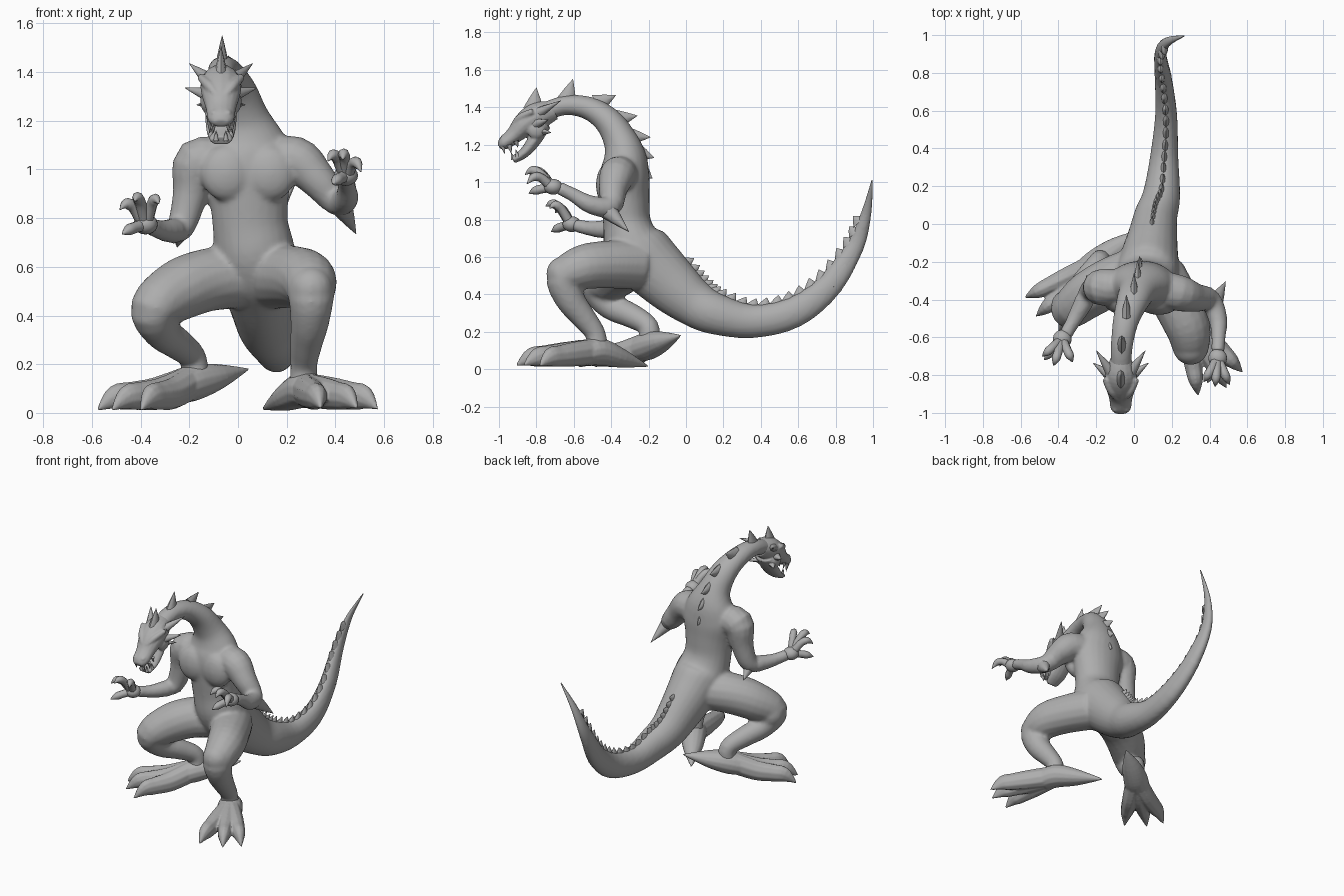
import bpy, bmesh, math
from mathutils import Vector as V, Matrix

skin = bpy.data.materials.new("grey_hide")
skin.diffuse_color = (0.42, 0.42, 0.42, 1)


def finish(me, name, angle=50):
    ob = bpy.data.objects.new(name, me)
    bpy.context.collection.objects.link(ob)
    me.materials.clear()
    me.materials.append(skin)
    me.polygons.foreach_set("use_smooth", [True] * len(me.polygons))
    me.set_sharp_from_angle(angle=math.radians(angle))
    return ob


def spline(pts, steps):
    """Catmull-Rom through points of any dimension."""
    out, n = [], len(pts)
    for i in range(n - 1):
        p = [pts[max(i - 1, 0)], pts[i], pts[i + 1], pts[min(i + 2, n - 1)]]
        for s in range(steps):
            t = s / steps
            out.append([0.5 * (2 * b + (c - a) * t + (2 * a - 5 * b + 4 * c - d) * t * t
                        + (3 * b - a - 3 * c + d) * t ** 3) for a, b, c, d in zip(*p)])
    return out + [list(pts[-1])]


def tube(bm, pts, steps=4, n=14, ref=(1, 0, 0)):
    """Sweep ellipses: each point is x, y, z, radius[, width along ref]."""
    pts = [list(p) + [p[3]] * (5 - len(p)) for p in pts]
    path = spline(pts, steps) if len(pts) > 2 else pts
    rings = []
    for i, p in enumerate(path):
        q, r = path[max(i - 1, 0)], path[min(i + 1, len(path) - 1)]
        t = (V(r[:3]) - V(q[:3])).normalized()
        side = t.cross(V(ref)).normalized()
        up = side.cross(t)
        a, b = max(p[3], .001), max(p[4], .001)
        rings.append([bm.verts.new(V(p[:3]) + side * a * math.cos(2 * math.pi * k / n)
                      + up * b * math.sin(2 * math.pi * k / n)) for k in range(n)])
    for r, s in zip(rings, rings[1:]):
        for k in range(n):
            bm.faces.new((r[k], r[k - 1], s[k - 1], s[k]))
    bm.faces.new(rings[0])
    bm.faces.new(rings[-1][::-1])


def ball(bm, c, r):
    bmesh.ops.create_uvsphere(bm, u_segments=16, v_segments=10, radius=1,
                              matrix=Matrix.Translation(c) @ Matrix.Diagonal((*r, 1)))


def make(bm, name, angle=50):
    bmesh.ops.recalc_face_normals(bm, faces=bm.faces)
    me = bpy.data.meshes.new(name)
    bm.to_mesh(me)
    bm.free()
    return finish(me, name, angle)


def fuse(ob, voxel, smooth):
    """Merge overlapping volumes into one skin."""
    m = ob.modifiers.new("fuse", 'REMESH')
    m.mode, m.voxel_size = 'VOXEL', voxel
    m = ob.modifiers.new("soften", 'SMOOTH')
    m.factor, m.iterations = 0.5, smooth
    ev = ob.evaluated_get(bpy.context.evaluated_depsgraph_get())
    me, name = bpy.data.meshes.new_from_object(ev), ob.name
    bpy.data.objects.remove(ob)
    finish(me, name, 60)


def mix(a, b, t):
    return V(a).lerp(V(b), t)


# Body: neck, torso and tail in one sweep (x, y, z, depth, width)
neck_torso = [(-.07, -.78, 1.365, .05, .055), (-.065, -.65, 1.41, .052, .058), (-.045, -.52, 1.395, .062, .068),
              (-.01, -.415, 1.325, .075, .085), (.02, -.35, 1.22, .092, .105), (.035, -.325, 1.12, .118, .16),
              (.04, -.33, 1.02, .135, .19), (.045, -.325, .9, .13, .165), (.05, -.315, .78, .128, .155),
              (.065, -.29, .68, .155, .165), (.075, -.24, .61, .175, .165), (.085, -.16, .53, .165, .15)]
tail = [(.1, -.06, .435, .148, .13), (.115, .04, .355, .127, .115), (.145, .15, .298, .112, .1),
        (.16, .355, .256, .09, .075), (.17, .58, .305, .083, .058), (.155, .77, .45, .068, .045),
        (.14, .905, .655, .046, .03), (.18, .965, .84, .026, .017), (.265, .995, 1.01, .003, .003)]
bm = bmesh.new()
tube(bm, neck_torso + tail[:-1], n=24)

# Chest muscle
for x in (-.045, .13):
    ball(bm, (x, -.42, .985), (.11, .062, .115))

# Arms
arm_r = [(.1, -.33, 1.03, .09), (.235, -.365, 1.04, .097), (.325, -.39, .96, .077), (.405, -.405, .87, .06),
         (.445, -.51, .88, .05), (.447, -.6, .93, .038), (.443, -.68, .97, .036)]
arm_l = [(-.05, -.33, 1.03, .09), (-.165, -.335, 1.03, .1), (-.195, -.335, .9, .074), (-.235, -.36, .765, .058),
         (-.285, -.45, .748, .048), (-.33, -.53, .755, .038), (-.365, -.59, .77, .036)]
# Legs
leg_r = [(.14, -.27, .56, .135), (.22, -.41, .56, .128), (.285, -.55, .545, .12), (.3, -.65, .485, .097),
         (.295, -.62, .375, .08), (.28, -.55, .28, .066), (.27, -.485, .19, .055), (.27, -.475, .1, .06)]
leg_l = [(.01, -.25, .56, .13), (-.13, -.31, .545, .13), (-.25, -.38, .50, .125), (-.345, -.455, .425, .1),
         (-.315, -.395, .335, .075), (-.25, -.29, .285, .066), (-.185, -.2, .225, .056), (-.18, -.2, .13, .06)]
for limb in (arm_r, arm_l):
    tube(bm, limb, ref=(.3, 1, .2) if limb is arm_l else (0, .3, 1))
for limb in (leg_r, leg_l):
    tube(bm, limb, n=16, ref=(1, -.6, 0) if limb is leg_l else (1, 0, 0))
ball(bm, (.3, -.665, .51), (.09, .082, .09))
ball(bm, (-.35, -.435, .42), (.09, .09, .1))
fuse(make(bm, "body"), .012, 4)


# Feet: heel spur and three clawed toes
def foot(name, ankle, heel, tips):
    bm = bmesh.new()
    a, h = V(ankle), V(heel)
    m = mix(a, h, .45)
    tube(bm, [(*mix(a, tips[1], .2), .065, .08), (*a, .075, .08), (*m, .052, .06), (*h, .003)],
         ref=(a - h).cross(V((0, 0, 1))))
    for t in tips:
        d = (V(t) - a).cross(V((0, 0, 1)))
        p = [mix(a, t, f) for f in (.05, .4, .65, .82)]
        tube(bm, [(p[0].x, p[0].y, a.z, .07, .06), (p[1].x, p[1].y, .08, .066, .056),
                  (p[2].x, p[2].y, .07, .058, .048), (p[3].x, p[3].y, .062, .05, .038),
                  (*t, .002)], ref=d, n=10)
    fuse(make(bm, name, 40), .007, 1)


foot("right_foot", (.27, -.47, .095), (.1, -.2, .015), [(.34, -.91, .02), (.49, -.87, .02), (.575, -.785, .015)])
foot("left_foot", (-.18, -.2, .125), (.045, -.028, .18), [(-.58, -.39, .01), (-.52, -.49, .01), (-.4, -.575, .01)])


# Hands: palm, three fingers and a thumb with claws
def hand(name, palm, tips):
    bm = bmesh.new()
    p = V(palm)
    ball(bm, p, (.05, .05, .042))
    for i, t in enumerate(tips):
        lift = V((0, 0, .04 if i < 3 else .005))
        k, e = mix(p, t, .45) + lift, mix(p, t, .75) + lift
        tube(bm, [(*mix(p, t, .1), .026), (*k, .024), (*e, .022), (*t, .002)], n=8, ref=(1, .1, 0))
    make(bm, name)


hand("right_hand", (.443, -.71, .975), [(.37, -.835, 1.035), (.43, -.86, 1.04), (.505, -.85, .99), (.39, -.84, .94)])
hand("left_hand", (-.38, -.61, .775), [(-.485, -.70, .835), (-.425, -.75, .87), (-.325, -.73, .86), (-.475, -.72, .735)])


# Spikes: flattened cones
def spike(bm, base, tip, a, b, ref=(1, 0, 0)):
    tube(bm, [(*base, a, b), (*mix(base, tip, .5), a * .55, b * .55), (*tip, .001)], steps=2, n=8, ref=ref)


bm = bmesh.new()
spike(bm, (.42, -.43, .86), (.485, -.305, .735), .055, .05)
spike(bm, (-.235, -.38, .76), (-.25, -.27, .68), .05, .045)
make(bm, "elbow_spurs")

bm = bmesh.new()
for base, tip in [((-.065, -.64, 1.43), (-.065, -.605, 1.55)), ((-.04, -.48, 1.415), (-.04, -.375, 1.465)),
                  ((0, -.38, 1.335), (0, -.26, 1.355)), ((.02, -.32, 1.245), (.02, -.19, 1.24)),
                  ((.03, -.275, 1.165), (.03, -.17, 1.13)), ((.038, -.25, 1.07), (.038, -.18, 1.02)),
                  ((-.07, -.815, 1.39), (-.07, -.80, 1.505))]:
    spike(bm, base, tip, .055, .028)
make(bm, "neck_spikes")

# Tail ridge: a row of teeth along the top of the tail
bm = bmesh.new()
path = spline(neck_torso[-1:] + tail, 3)[2:-4]
for i, p in enumerate(path):
    q, r = path[max(i - 1, 0)], path[min(i + 1, len(path) - 1)]
    t = (V(r[:3]) - V(q[:3])).normalized()
    up = V((0, -t.z, t.y)).normalized()
    c = V(p[:3])
    spike(bm, c + up * p[3] * .8, c + up * (p[3] + .032) + t * .02, .042, .02)
make(bm, "tail_ridge")

bm = bmesh.new()
tube(bm, tail[-4:], n=14)
make(bm, "tail_tip")

# Head: skull and upper jaw
X = -.07
bm = bmesh.new()
tube(bm, [(X, -.70, 1.385, .05, .05), (X, -.79, 1.355, .075, .082), (X, -.86, 1.31, .066, .08),
          (X, -.92, 1.25, .046, .062), (X, -.975, 1.207, .036, .054), (X, -1.0, 1.19, .015, .03)], n=16)
# Lower jaw
tube(bm, [(X, -.76, 1.31, .04, .065), (X, -.81, 1.225, .036, .066), (X, -.865, 1.157, .028, .06),
          (X, -.925, 1.118, .02, .045)], n=14)
# Brows, nostrils and cheeks
for s in (-1, 1):
    tube(bm, [(X + s * .015, -.925, 1.3, .016), (X + s * .05, -.885, 1.345, .022),
              (X + s * .085, -.82, 1.38, .015)], n=8)
    ball(bm, (X + s * .028, -.975, 1.23), (.018, .022, .016))
    ball(bm, (X + s * .055, -.8, 1.28), (.03, .05, .05))
fuse(make(bm, "head"), .007, 1)

# Swept horns, ear spines and teeth on both sides
bm = bmesh.new()
for s in (-1, 1):
    spike(bm, (X + s * .055, -.78, 1.375), (X + s * .13, -.67, 1.435), .03, .028, (0, 0, 1))
    spike(bm, (X + s * .06, -.80, 1.31), (X + s * .148, -.735, 1.335), .03, .028, (0, 0, 1))
    spike(bm, (X + s * .05, -.77, 1.27), (X + s * .1, -.72, 1.265), .025, .02, (0, 0, 1))
make(bm, "horns")

bm = bmesh.new()
for s in (-1, 1):
    for y, z, w, h in [(-.98, 1.195, .03, .045), (-.945, 1.2, .046, .05), (-.91, 1.22, .05, .035)]:
        spike(bm, (X + s * w, y, z), (X + s * w, y + .012, z - h), .014, .012)
    for y, z, w in [(-.925, 1.12, .02), (-.90, 1.135, .042)]:
        spike(bm, (X + s * w, y, z), (X + s * w, y - .01, z + .04), .012, .012)
make(bm, "teeth")
